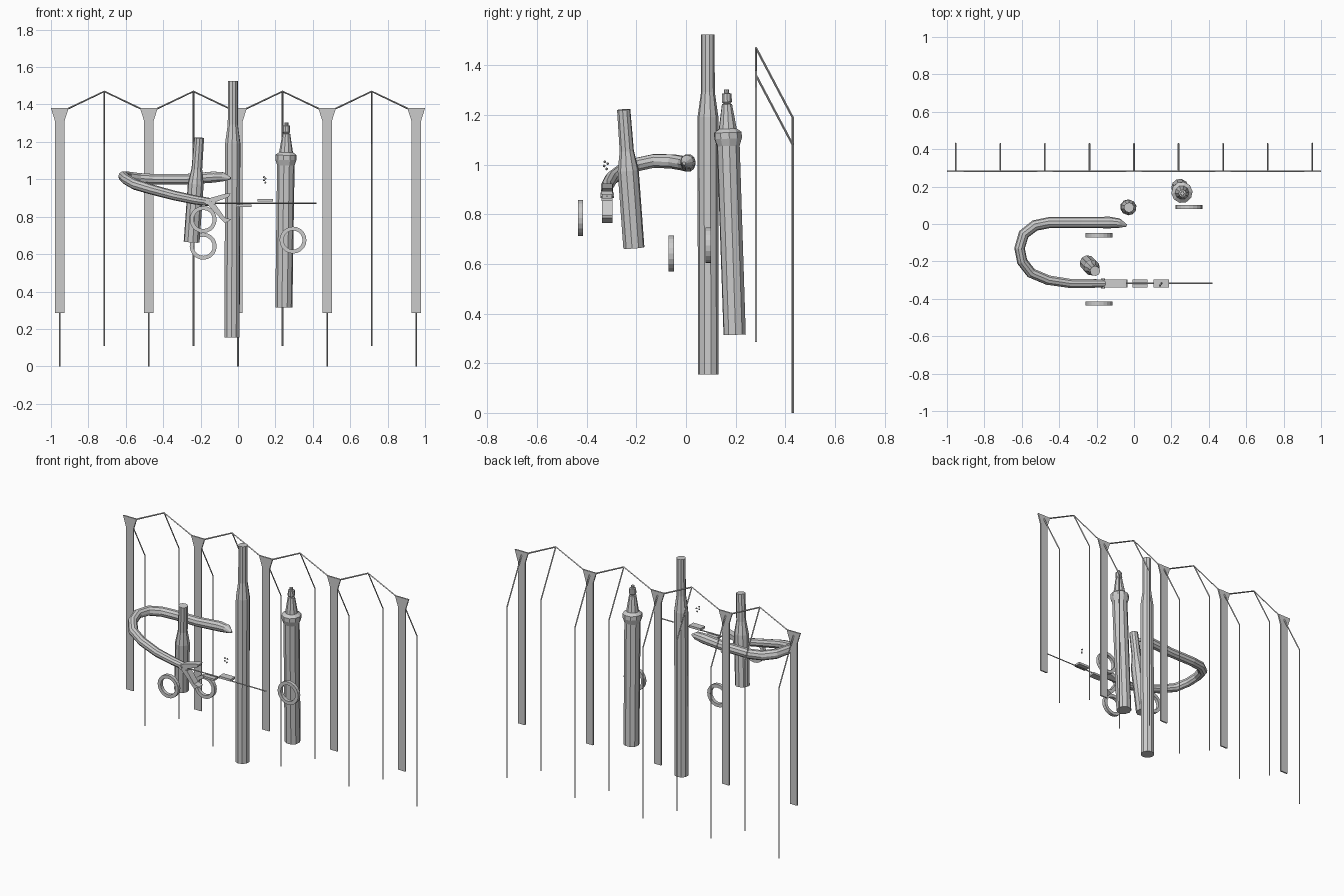
import bpy, bmesh, math
from mathutils import Vector, Matrix

if "Cube" in bpy.data.objects:
    bpy.data.objects.remove(bpy.data.objects["Cube"])


def finish(name, bm):
    bmesh.ops.recalc_face_normals(bm, faces=bm.faces)
    me = bpy.data.meshes.new(name)
    bm.to_mesh(me)
    bm.free()
    ob = bpy.data.objects.new(name, me)
    bpy.context.collection.objects.link(ob)
    return ob


def turned(name, a, b, profile, sides=10):
    """Turned solid along a-b; profile is (fraction along, radius)."""
    a, b = Vector(a), Vector(b)
    d = b - a
    rot = d.to_track_quat('Z', 'Y').to_matrix()
    bm = bmesh.new()
    rings = []
    for t, r in profile:
        ring = []
        for i in range(sides):
            w = 2 * math.pi * (i + 0.5) / sides
            ring.append(bm.verts.new(a + d * t + rot @ Vector((r * math.cos(w), r * math.sin(w), 0))))
        rings.append(ring)
    for p, q in zip(rings, rings[1:]):
        for i in range(sides):
            j = (i + 1) % sides
            bm.faces.new((p[i], p[j], q[j], q[i]))
    bm.faces.new(rings[0])
    bm.faces.new(rings[-1])
    return finish(name, bm)


def prism(name, pts, y, depth):
    """Front-view outline given thickness along y."""
    bm = bmesh.new()
    f = bm.faces.new([bm.verts.new((x, y - depth / 2, z)) for x, z in pts])
    ext = bmesh.ops.extrude_face_region(bm, geom=[f])
    vs = [v for v in ext['geom'] if isinstance(v, bmesh.types.BMVert)]
    bmesh.ops.translate(bm, verts=vs, vec=(0, depth, 0))
    return finish(name, bm)


def tube(name, pts, radius, bevel=3):
    """Swept round tube; each point may carry a radius factor."""
    cu = bpy.data.curves.new(name, 'CURVE')
    cu.dimensions = '3D'
    cu.bevel_depth = radius
    cu.bevel_resolution = bevel
    cu.use_fill_caps = True
    sp = cu.splines.new('POLY')
    sp.points.add(len(pts) - 1)
    for p, c in zip(sp.points, pts):
        p.co = (*c[:3], 1)
        p.radius = c[3] if len(c) > 3 else 1
    ob = bpy.data.objects.new(name, cu)
    bpy.context.collection.objects.link(ob)
    bpy.ops.object.select_all(action='DESELECT')
    bpy.context.view_layer.objects.active = ob
    ob.select_set(True)
    bpy.ops.object.convert(target='MESH')
    for p in bpy.context.object.data.polygons:
        p.use_smooth = False


def box(name, c, s):
    bm = bmesh.new()
    bmesh.ops.create_cube(bm, size=1, matrix=Matrix.Translation(c) @ Matrix.Diagonal((*s, 1)))
    return finish(name, bm)


def ring(name, c, outer=0.072, inner=0.051, depth=0.022, n=20):
    bm = bmesh.new()
    loops = []
    for r, y in ((outer, -depth / 2), (outer, depth / 2), (inner, depth / 2), (inner, -depth / 2)):
        loops.append([bm.verts.new((c[0] + r * math.cos(2 * math.pi * i / n), c[1] + y,
                                    c[2] + r * math.sin(2 * math.pi * i / n))) for i in range(n)])
    for k in range(4):
        p, q = loops[k], loops[(k + 1) % 4]
        for i in range(n):
            j = (i + 1) % n
            bm.faces.new((p[i], p[j], q[j], q[i]))
    return finish(name, bm)


# Rack: flared slats, bent rods and the zigzag top rail
STEP, Y0, Y1 = 0.4765, 0.282, 0.43
for i in range(5):
    x = (i - 2) * STEP
    prism("slat", [(x - .025, .285), (x + .025, .285), (x + .025, 1.31), (x + .047, 1.38),
                   (x - .047, 1.38), (x - .025, 1.31)], Y0, 0.009)
    tube("rod_low", [(x, Y1, 0), (x, Y1, 1.08), (x, Y0, 1.36)], 0.0045, 0)
    if i < 4:
        m = x + STEP / 2
        tube("rod_high", [(m, Y1, .11), (m, Y1, 1.19), (m, Y0, 1.47)], 0.0045, 0)
        tube("rail", [(x + .045, Y0, 1.378), (m, Y0, 1.47), (x + STEP - .045, Y0, 1.378)], 0.0045, 0)

# Long and short stepped poles
turned("long_pole", (-.032, .09, .155), (-.027, .088, 1.525),
       [(0, .042), (.757, .042), (.83, .028), (1, .027)])
turned("short_pole", (-.248, -.21, .665), (-.208, -.251, 1.222),
       [(0, .043), (.56, .043), (.70, .029), (1, .027)])

# Canister with collar and nozzle
turned("canister", (.245, .196, .315), (.259, .163, 1.303),
       [(0, .046), (.77, .047), (.785, .052), (.80, .057), (.825, .057), (.84, .037),
        (.94, .021), (.942, .014), (.95, .021), (.983, .020), (.985, .011), (1, .010)])

# Curved arm with pointed end
tube("curved_arm", [(-.04, -.008, 1.005, .25), (-.08, .004, 1.013, .95), (-.13, .008, 1.012, 1.15),
                    (-.28, .008, 1.0, 1.1), (-.45, .008, 1.0, 1.1), (-.53, -.008, 1.005, 1.1),
                    (-.59, -.055, 1.013, 1.1), (-.612, -.13, 1.015, 1.05), (-.598, -.2, 1.0, 1.05),
                    (-.55, -.262, .972, 1.05), (-.46, -.3, .945, 1), (-.34, -.318, .913, .95),
                    (-.23, -.318, .89, .9), (-.12, -.318, .873, .8)], 0.027)

# Pincer jaws and hinge pin
prism("upper_jaw", [(-.18, .885), (-.13, .875), (-.05, .905), (-.04, .925), (-.06, .925), (-.15, .9)], -.318, .042)
prism("lower_jaw", [(-.17, .875), (-.15, .85), (-.07, .765), (-.035, .785), (-.07, .795), (-.12, .865)], -.318, .042)
turned("hinge_pin", (-.165, -.345, .877), (-.165, -.291, .877), [(0, .012), (1, .012)], 8)

# Needle with two plates
tube("needle", [(-.13, -.318, .873), (.42, -.318, .873)], 0.004, 0)
box("low_plate", (.032, -.318, .859), (.08, .045, .012))
box("high_plate", (.146, -.318, .887), (.082, .045, .014))

# Small loose beads above the plate
for dx, dy, z in ((-.004, -.006, 1.012), (.005, .006, 1.004), (-.003, -.008, .995), (.004, .002, .983)):
    bm = bmesh.new()
    bmesh.ops.create_icosphere(bm, subdivisions=1, radius=.006,
                               matrix=Matrix.Translation((.142 + dx, -.322 + dy, z)))
    finish("bead", bm)

# Three floating rings
for c in ((-.186, -.425, .785), (-.186, -.06, .642), (.294, .09, .675)):
    ring("ring", c)
